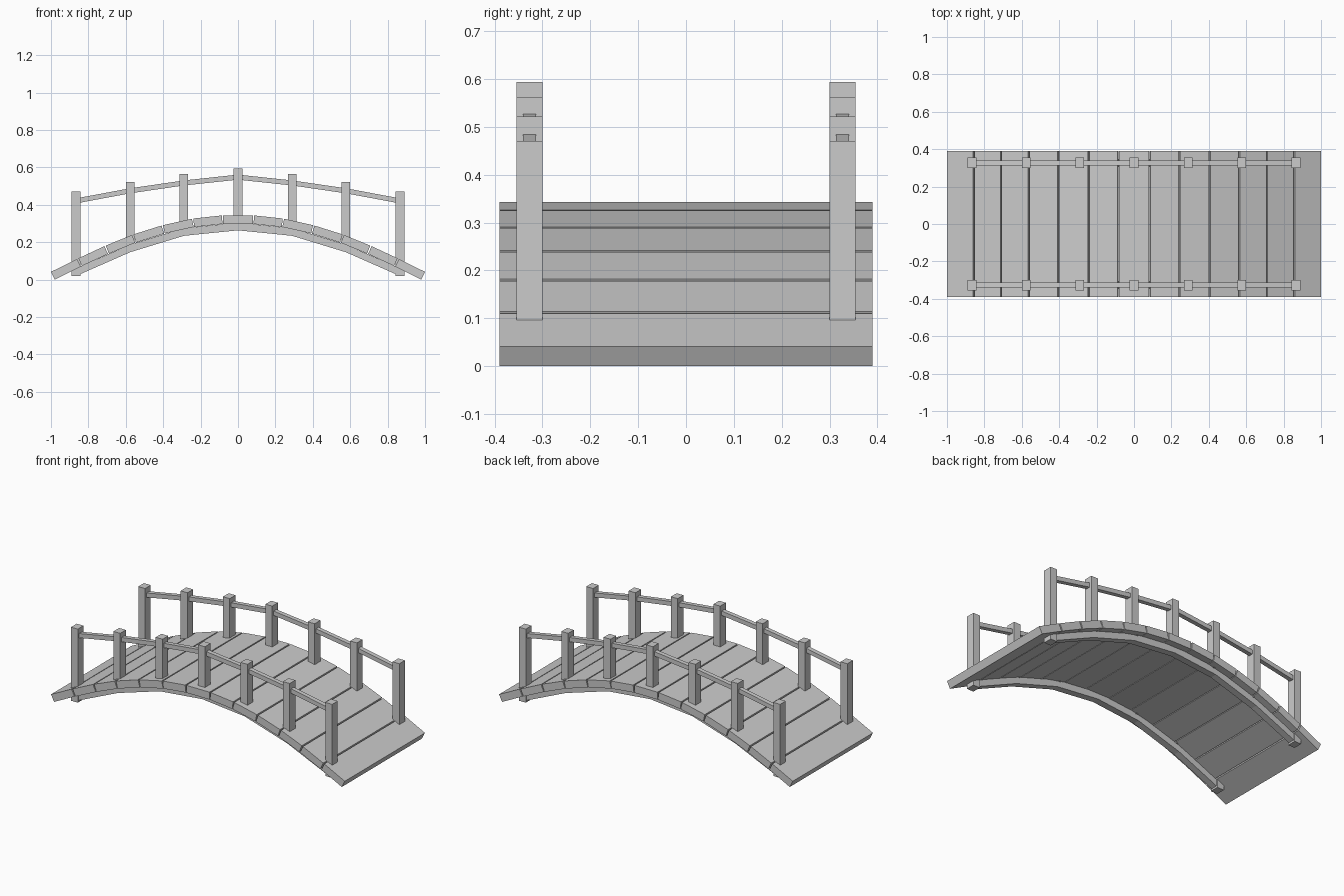
import bpy
from mathutils import Vector

if "Cube" in bpy.data.objects:
    bpy.data.objects.remove(bpy.data.objects["Cube"])


def sweep(name, sections, y, width):
    """Bar across y built from (top, bottom) xz point pairs, left to right."""
    verts = []
    for top, bot in sections:
        for (x, z), s in ((top, -1), (top, 1), (bot, 1), (bot, -1)):
            verts.append((x, y + s * width / 2, z))
    n = len(sections)
    faces = [(0, 1, 2, 3), tuple(4 * (n - 1) + k for k in (3, 2, 1, 0))]
    for i in range(n - 1):
        a, b = 4 * i, 4 * i + 4
        for k in range(4):
            m = (k + 1) % 4
            faces.append((a + k, b + k, b + m, a + m))
    mesh = bpy.data.meshes.new(name)
    mesh.from_pydata(verts, [], faces)
    mesh.update()
    obj = bpy.data.objects.new(name, mesh)
    bpy.context.collection.objects.link(obj)
    return obj


def mirrored(half):
    """Mirror a list of (x, z) starting at x = 0 into a full left-right path."""
    return [(-x, z) for x, z in reversed(half[1:])] + half


def bar(name, half, thick, y, width):
    return sweep(name, [((x, z), (x, z - thick)) for x, z in mirrored(half)], y, width)


# deck planks: each lies between two joints of the arched deck line
T, GAP = 0.0455, 0.004
joints = [(0.083, 0.343), (0.243, 0.326), (0.405, 0.29), (0.563, 0.24),
          (0.711, 0.18), (0.857, 0.112), (1.0, 0.041)]
line = [(-x, z) for x, z in reversed(joints)] + joints
for i in range(len(line) - 1):
    a, b = Vector(line[i]), Vector(line[i + 1])
    d = (b - a).normalized()
    down = Vector((d.y, -d.x)) * T
    if i > 0:
        a = a + d * GAP
    if i < len(line) - 2:
        b = b - d * GAP
    sweep(f"plank_{i + 1}", [(a, a + down), (b, b + down)], 0, 0.78)

# posts: x, bottom, top
posts = [(0, 0.30, 0.594), (0.289, 0.27, 0.563), (0.577, 0.19, 0.522), (0.866, 0.018, 0.471)]
all_posts = [(-x, b, t) for x, b, t in reversed(posts[1:])] + posts
rail_line = [(0, 0.561), (0.289, 0.53), (0.577, 0.488), (0.866, 0.434)]
beam_line = [(0, 0.304), (0.289, 0.275), (0.577, 0.187), (0.866, 0.06)]

for side, y in (("front", -0.327), ("back", 0.327)):
    for i, (x, b, t) in enumerate(all_posts):
        sweep(f"{side}_post_{i + 1}",
              [((x - 0.023, t), (x - 0.023, b)), ((x + 0.023, t), (x + 0.023, b))], y, 0.055)
    # handrail through the posts and support beam under the deck
    bar(f"{side}_handrail", rail_line, 0.027, y, 0.027)
    bar(f"{side}_beam", beam_line, 0.041, y, 0.042)
